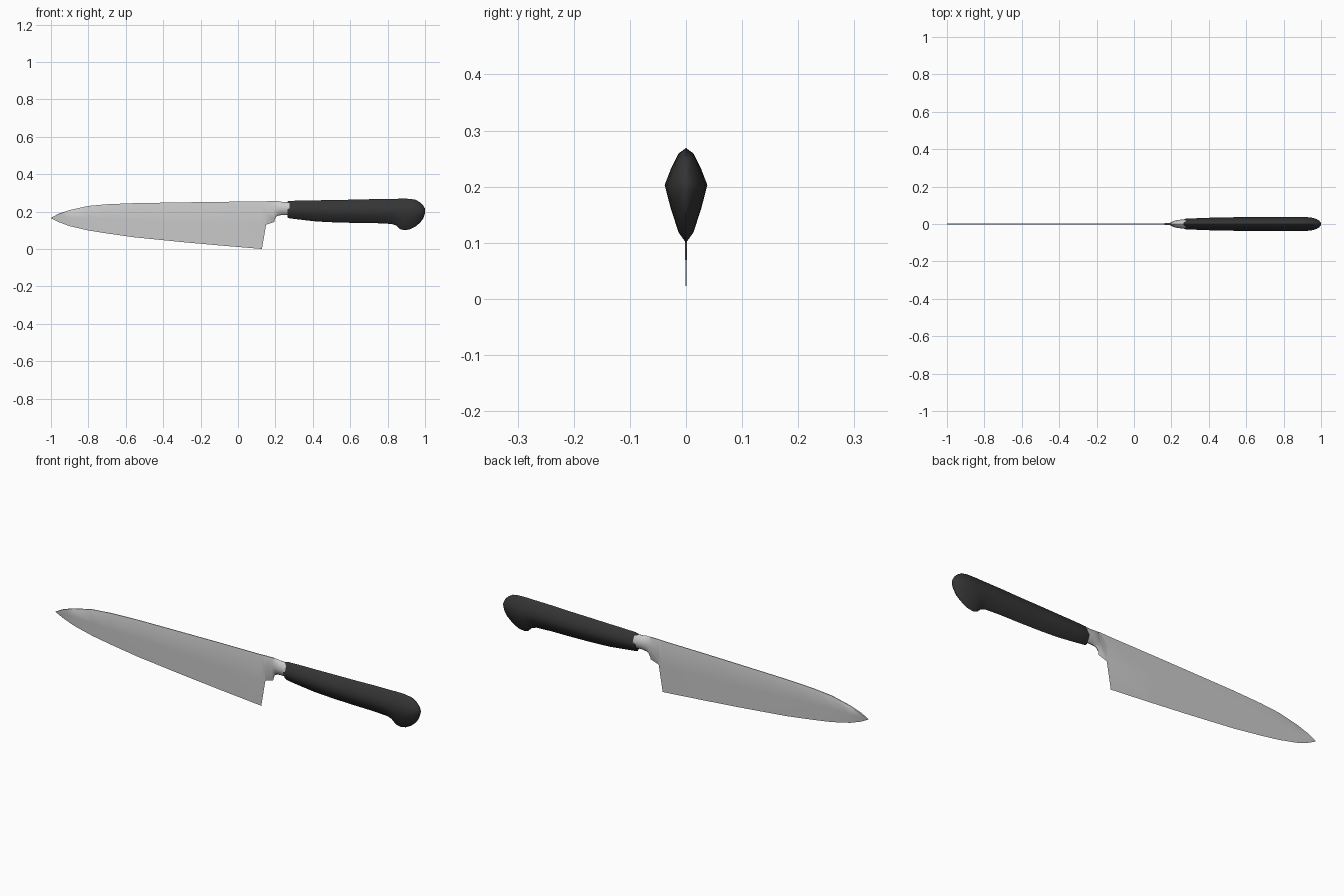
import bpy, bmesh, math


def material(name, rgb):
    m = bpy.data.materials.new(name)
    m.diffuse_color = (*rgb, 1)
    return m


def loft(name, sections, half, angle, mat=None):
    """Loft along x. sections: (x, bottom, middle, top, half width).
    half: right side of the cross-section as (y, v), v from -1 to 1; mirrored in y."""
    ring = half + [(-y, v) for y, v in reversed(half) if y > 0]
    bm = bmesh.new()
    rings = []
    for x, b, m, t, w in sections:
        rings.append([bm.verts.new((x, y * w, m + v * ((t - m) if v > 0 else (m - b))))
                      for y, v in ring])
    n = len(ring)
    for a, c in zip(rings, rings[1:]):
        for i in range(n):
            j = (i + 1) % n
            bm.faces.new((a[i], a[j], c[j], c[i]))
    bm.faces.new(rings[0])
    bm.faces.new(rings[-1])
    bmesh.ops.remove_doubles(bm, verts=bm.verts, dist=1e-5)
    bmesh.ops.recalc_face_normals(bm, faces=bm.faces)
    me = bpy.data.meshes.new(name)
    bm.to_mesh(me)
    bm.free()
    ob = bpy.data.objects.new(name, me)
    bpy.context.collection.objects.link(ob)
    if mat:
        me.materials.append(mat)
    bpy.ops.object.select_all(action='DESELECT')
    ob.select_set(True)
    bpy.context.view_layer.objects.active = ob
    bpy.ops.object.shade_smooth_by_angle(angle=math.radians(angle))
    return ob


# Blade: thin wedge, sharp along the bottom edge
outline = [(-1, .165, .166), (-.96, .144, .188), (-.9, .122, .208), (-.8, .099, .230),
           (-.7, .083, .239), (-.55, .062, .245), (-.3, .037, .249), (-.1, .019, .252),
           (.128, 0, .254), (.150, .130, .255), (.195, .145, .256)]
blade = [(x, b, (b + t) / 2, t, .0035) for x, b, t in outline]
loft("blade", blade, [(0, -1), (.7, 0), (1, .95), (.6, 1)], 30)

# Bolster: swells from the blade into the neck under the handle
loft("bolster", [
    (.150, .132, .200, .2545, .003),
    (.190, .144, .205, .2555, .006),
    (.203, .172, .215, .2560, .012),
    (.215, .178, .217, .2560, .017),
    (.235, .182, .217, .2520, .022),
    (.275, .180, .217, .2500, .025),
], [(0, -1), (.6, -.8), (1, 0), (.6, .8), (0, 1)], 50)

# Handle: rounded diamond section with a hooked butt
loft("handle", [
    (.264, .168, .208, .254, .024),
    (.275, .164, .208, .257, .028),
    (.340, .156, .207, .259, .031),
    (.420, .147, .205, .260, .034),
    (.520, .142, .204, .262, .036),
    (.640, .139, .203, .264, .037),
    (.740, .138, .203, .267, .038),
    (.820, .134, .203, .268, .038),
    (.845, .126, .203, .268, .038),
    (.866, .106, .203, .269, .038),
    (.890, .100, .203, .269, .038),
    (.920, .105, .203, .268, .037),
    (.950, .121, .203, .263, .034),
    (.975, .142, .203, .248, .027),
    (.990, .163, .203, .233, .018),
    (1.00, .190, .203, .215, .006),
], [(0, -1), (.35, -.82), (.72, -.4), (1, 0), (.72, .42), (.35, .85), (0, 1)], 60,
    material("black_handle", (.035, .035, .035)))
